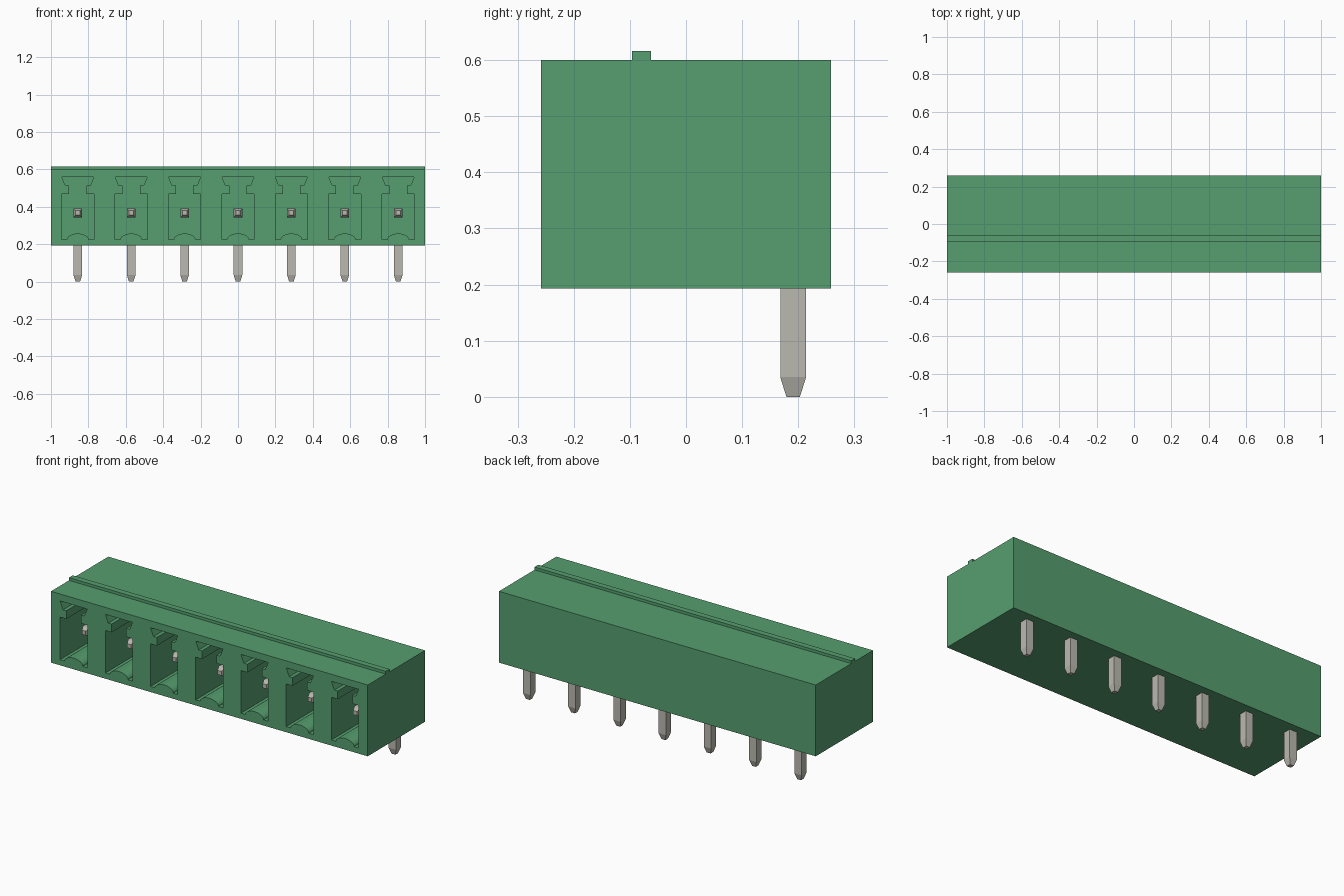
import bpy, bmesh, math
from mathutils import Vector

cube = bpy.data.objects.get("Cube")
if cube:
    bpy.data.objects.remove(cube, do_unlink=True)

POSITIONS = 7
PITCH = 0.2855
CENTRES = [(i - (POSITIONS - 1) / 2) * PITCH for i in range(POSITIONS)]


def material(name, rgb):
    m = bpy.data.materials.new(name)
    m.use_nodes = True
    m.diffuse_color = (*rgb, 1)
    m.node_tree.nodes["Principled BSDF"].inputs["Base Color"].default_value = (*rgb, 1)
    return m


green = material("green plastic", (0.093, 0.345, 0.160))
metal = material("pin metal", (0.500, 0.490, 0.435))


def make_object(name, bm, mat):
    bmesh.ops.recalc_face_normals(bm, faces=bm.faces)
    mesh = bpy.data.meshes.new(name)
    bm.to_mesh(mesh)
    bm.free()
    mesh.materials.append(mat)
    ob = bpy.data.objects.new(name, mesh)
    bpy.context.collection.objects.link(ob)
    return ob


def loft(bm, rings):
    """Join equal-length rings of points and cap both ends."""
    loops = [[bm.verts.new(p) for p in ring] for ring in rings]
    n = len(loops[0])
    for a, b in zip(loops, loops[1:]):
        for i in range(n):
            j = (i + 1) % n
            bm.faces.new((a[i], a[j], b[j], b[i]))
    bm.faces.new(loops[0])
    bm.faces.new(loops[-1])


# Housing: a block with a narrow ridge along its top
section = [(-0.2585, 0.193), (0.2585, 0.193), (0.2585, 0.6), (-0.062, 0.6),
           (-0.062, 0.616), (-0.096, 0.616), (-0.096, 0.6), (-0.2585, 0.6)]
bm = bmesh.new()
loft(bm, [[(x, y, z) for y, z in section] for x in (-1, 1)])
housing = make_object("housing", bm, green)

# Socket outline: arched floor, straight walls, narrow neck, flared slot
arch = [(0.058 * math.cos(a), 0.225 + 0.032 * math.sin(a))
        for a in (math.pi * k / 12 for k in range(13))]
right_side = [(0.086, 0.225), (0.086, 0.468), (0.046, 0.468), (0.046, 0.515),
              (0.067, 0.515), (0.086, 0.56)]
outline = arch[::-1] + right_side + [(-x, z) for x, z in reversed(right_side)]

# Cut the row of sockets out of the housing
bm = bmesh.new()
for cx in CENTRES:
    loft(bm, [[(cx + x, y, z) for x, z in outline] for y in (-0.3, 0.12)])
cutter = make_object("socket_cutter", bm, green)
cutter.hide_render = True
cut = housing.modifiers.new("sockets", 'BOOLEAN')
cut.operation = 'DIFFERENCE'
cut.solver = 'EXACT'
cut.object = cutter
bpy.context.view_layer.objects.active = housing
housing.select_set(True)
bpy.ops.object.modifier_apply(modifier=cut.name)
bpy.data.objects.remove(cutter, do_unlink=True)


# Pins: square bent wire with tapered contact and solder ends
def pin_rings(cx):
    y_leg, z_arm, half, tip = 0.191, 0.367, 0.023, 0.012
    corners = [(-1, -1), (1, -1), (1, 1), (-1, 1)]
    arm = [(-0.168, tip), (-0.14, half)]
    leg = [(0.035, half), (0.0, tip)]
    rings = [[Vector((cx + u * r, y, z_arm + v * r)) for u, v in corners] for y, r in arm]
    rings.append([Vector((cx + u * half, y_leg + v * half, z_arm + v * half))
                  for u, v in corners])
    rings += [[Vector((cx + u * r, y_leg + v * r, z)) for u, v in corners] for z, r in leg]
    return rings


for i, cx in enumerate(CENTRES):
    bm = bmesh.new()
    loft(bm, pin_rings(cx))
    make_object(f"pin_{i + 1}", bm, metal)
